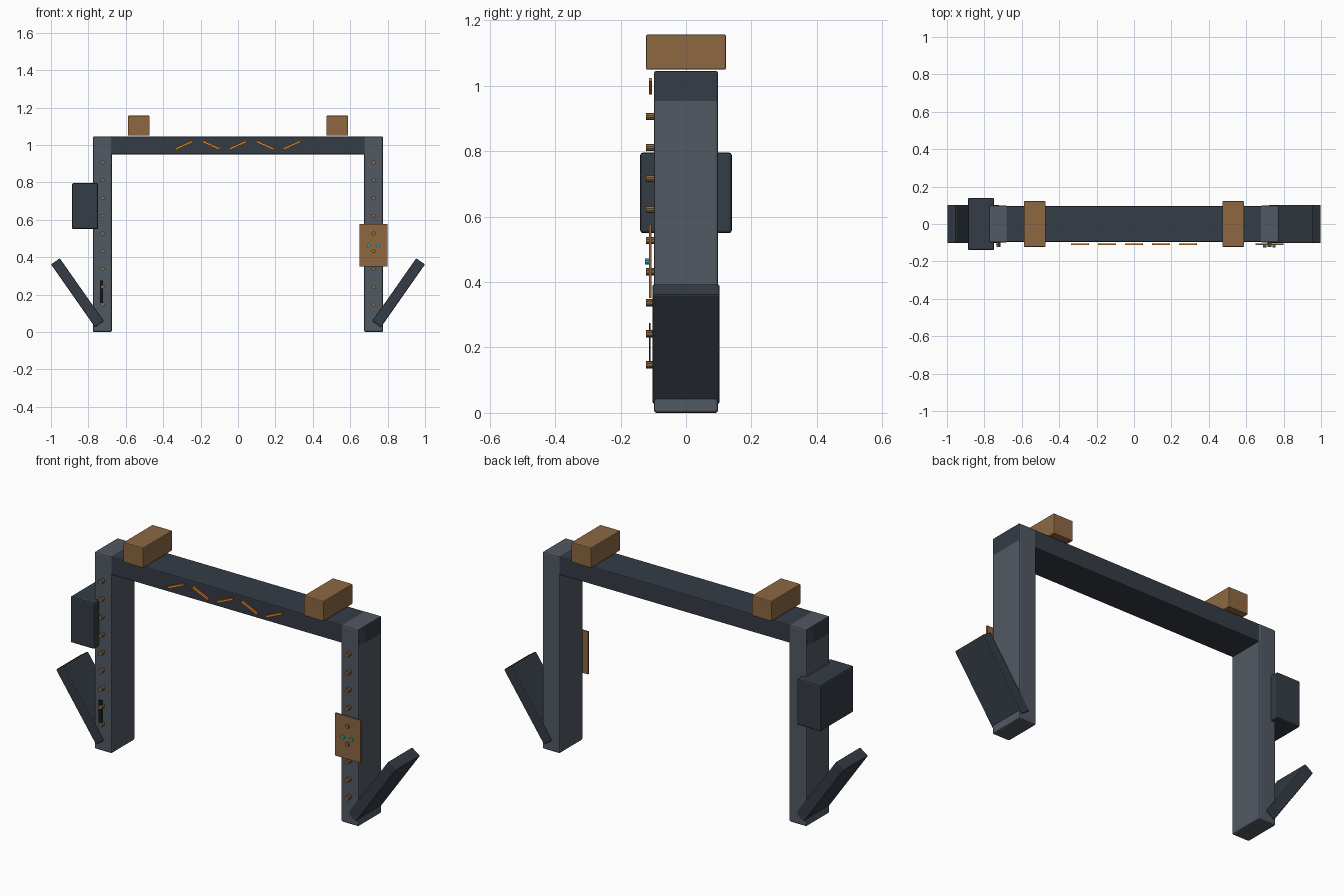
import bpy
from math import radians

if "Cube" in bpy.data.objects:
    bpy.data.objects.remove(bpy.data.objects["Cube"])


def mat(name, rgb):
    m = bpy.data.materials.new(name)
    m.diffuse_color = (*rgb, 1)
    m.use_nodes = True
    m.node_tree.nodes["Principled BSDF"].inputs["Base Color"].default_value = m.diffuse_color
    return m


STEEL = mat("steel", (0.085, 0.1, 0.125))
DARK = mat("dark_steel", (0.035, 0.045, 0.06))
BRONZE = mat("bronze", (0.27, 0.14, 0.055))
ORANGE = mat("orange", (0.85, 0.25, 0.02))
CYAN = mat("cyan", (0.02, 0.55, 0.6))
BLACK = mat("black", (0.01, 0.01, 0.012))


def box(name, center, size, material, bevel=0.0, tilt=0.0):
    bpy.ops.mesh.primitive_cube_add(size=1, location=center)
    ob = bpy.context.object
    ob.name = name
    ob.scale = size
    bpy.ops.object.transform_apply(location=False, rotation=False, scale=True)
    ob.rotation_euler.y = radians(tilt)
    ob.data.materials.append(material)
    if bevel:
        b = ob.modifiers.new("edge", "BEVEL")
        b.width = bevel
        b.segments = 2
    return ob


def pin(name, x, z, y0, y1, r, material):
    bpy.ops.mesh.primitive_cylinder_add(
        vertices=10, radius=r, depth=y1 - y0,
        location=(x, (y0 + y1) / 2, z), rotation=(radians(90), 0, 0))
    ob = bpy.context.object
    ob.name = name
    ob.data.materials.append(material)


# Crossbeam of the gate
box("crossbeam", (0, 0, 0.997), (1.552, 0.192, 0.096), DARK, 0.005)

for side, s in (("left", -1), ("right", 1)):
    # Upright posts, angled foot plates and top blocks
    box(side + "_post", (s * 0.725, 0, 0.523), (0.102, 0.196, 1.046), STEEL, 0.008)
    box(side + "_foot_plate", (s * 0.8585, 0, 0.21), (0.057, 0.205, 0.41), DARK, 0.005, s * 35)
    box(side + "_top_block", (s * 0.53, 0, 1.103), (0.116, 0.244, 0.107), BRONZE, 0.004)
    # Rivets up the front of each post
    for i in range(9):
        pin(f"{side}_rivet_{i}", s * 0.725, 0.147 + i * 0.0949, -0.122, -0.095, 0.011, BRONZE)

# Equipment box on the left post
box("side_box", (-0.818, 0, 0.673), (0.14, 0.28, 0.246), DARK, 0.008)

# Zigzag stripes on the beam front
for i in range(5):
    box(f"stripe_{i}", (-0.288 + i * 0.144, -0.108, 0.999), (0.1, 0.009, 0.011), ORANGE,
        tilt=-24 if i % 2 == 0 else 24)

# Control plate with two indicator lights
box("control_plate", (0.725, -0.109, 0.464), (0.15, 0.008, 0.226), BRONZE)
for i, x in enumerate((0.699, 0.749)):
    pin(f"indicator_{i}", x, 0.463, -0.125, -0.111, 0.009, CYAN)

# Dark slot low on the left post
box("slot", (-0.73, -0.111, 0.215), (0.018, 0.005, 0.12), BLACK)
